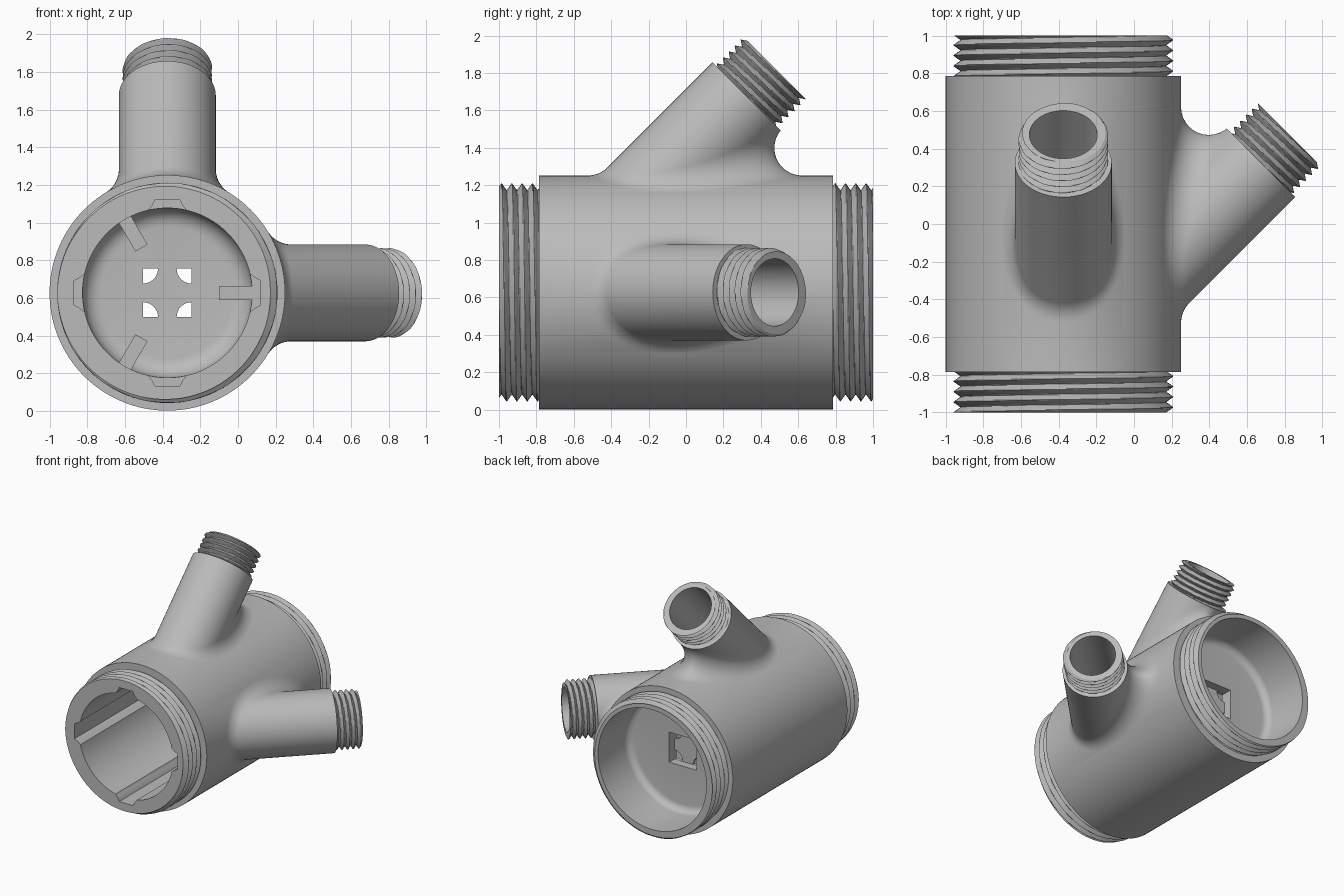
import bpy, bmesh, math
from mathutils import Vector, Matrix

cube = bpy.data.objects.get("Cube")
if cube:
    bpy.data.objects.remove(cube, do_unlink=True)

CENTRE = Matrix.Translation((-0.375, 0, 0.627))
SIDE = Matrix.Rotation(math.pi / 2, 4, 'Y')
TAU = 2 * math.pi
R, BR, FILLET = 0.625, 0.257, 0.147      # body, branch and blend radii
SHOULDER, TIP = 1.483, 1.695             # distances along the branch axis
SEG = 96

grey = bpy.data.materials.new("plain_grey")
grey.use_nodes = True
COLOUR = (0.5, 0.5, 0.5, 1)
grey.diffuse_color = COLOUR
grey.node_tree.nodes["Principled BSDF"].inputs["Base Color"].default_value = COLOUR


def loft(name, rings, turn=Matrix(), caps=True):
    """Skin a list of equal closed rings."""
    bm = bmesh.new()
    rows = [[bm.verts.new(p) for p in ring] for ring in rings]
    n = len(rows[0])
    for a, b in zip(rows, rows[1:]):
        for i in range(n):
            j = (i + 1) % n
            bm.faces.new((a[i], a[j], b[j], b[i]))
    if caps:
        bm.faces.new(rows[0])
        bm.faces.new(rows[-1])
    bmesh.ops.recalc_face_normals(bm, faces=bm.faces)
    mesh = bpy.data.meshes.new(name)
    bm.to_mesh(mesh)
    bm.free()
    mesh.transform(CENTRE @ turn)
    mesh.materials.append(grey)
    obj = bpy.data.objects.new(name, mesh)
    bpy.context.collection.objects.link(obj)
    return obj


def combine(target, other, operation):
    mod = target.modifiers.new("combine", 'BOOLEAN')
    mod.operation, mod.solver, mod.object = operation, 'EXACT', other
    bpy.context.view_layer.objects.active = target
    bpy.ops.object.modifier_apply(modifier=mod.name)
    bpy.data.objects.remove(other, do_unlink=True)


def smooth(obj):
    bpy.ops.object.select_all(action='DESELECT')
    obj.select_set(True)
    bpy.context.view_layer.objects.active = obj
    bpy.ops.object.shade_smooth_by_angle(angle=math.radians(30))


def on_body(r, a, y):
    return Vector((r * math.cos(a), y, r * math.sin(a)))


# Branch axis leans 45 degrees towards the back
FOOT = Vector((0, -0.724, 0))
ALONG = Vector((0, 1, 1)).normalized()
ACROSS = Vector((0, -1, 1)).normalized()


def on_branch(r, a, t):
    return FOOT + ALONG * t + Vector((r * math.cos(a), 0, 0)) + ACROSS * (r * math.sin(a))


def ring(place, r, t, n=SEG):
    return [place(r, TAU * i / n, t) for i in range(n)]


def thread(name, place, root, peak, pitch, start, length, turn=Matrix()):
    """Helical V-thread sleeve."""
    rows = 60
    rings = [ring(place, root, start)]
    for k in range(rows + 1):
        h = length * k / rows
        pts = []
        for i in range(SEG):
            f = (h / pitch + i / SEG) % 1
            r = root + (peak - root) * (1 - abs(2 * f - 1))
            pts.append(place(r, TAU * i / SEG, start + h))
        rings.append(pts)
    rings.append(ring(place, root, start + length))
    smooth(loft(name, rings, turn, caps=False))


def branch(name, turn):
    """Angled tube with a rolling-ball blend onto the body."""
    steps = 12
    q = BR + FILLET
    sunk, arcs = [], [[] for _ in range(steps + 1)]
    for i in range(SEG):
        a = TAU * i / SEG
        t = math.sqrt(2 * ((R + FILLET) ** 2 - (q * math.cos(a)) ** 2)) - q * math.sin(a)
        ball = on_branch(q, a, t)
        radial = Vector((ball.x, 0, ball.z)).normalized()
        to_body = -radial
        to_tube = (on_branch(BR, a, t) - ball).normalized()
        touch = ball - radial * (FILLET + 0.001)
        sunk.append(touch - radial * 0.06)
        for k in range(steps + 1):
            if k == 0:
                p = touch
            else:
                w = to_body.angle(to_tube)
                s = k / steps
                d = (to_body * math.sin((1 - s) * w) + to_tube * math.sin(s * w)) / math.sin(w)
                p = ball + d * FILLET
            over = (p - FOOT).dot(ALONG) - (SHOULDER - 0.002)
            if over > 0:
                p = p - ALONG * over
            arcs[k].append(p)
    inner = Vector((0, 0.05, 0.52))
    core = [p.lerp(inner, 0.95) for p in sunk]
    rings = [core, sunk] + arcs
    rings += [ring(on_branch, r, t) for r, t in ((BR, SHOULDER), (0.205, SHOULDER), (0.205, TIP))]
    return loft(name, rings, turn)


# Main body: turned profile with a cup at the back and a chamber at the front
profile = [(0.01, 0.58), (0.46, 0.58)]
profile += [(0.46 + 0.06 * math.sin(a), 0.64 - 0.06 * math.cos(a))
            for a in (math.pi * k / 12 for k in range(1, 7))]
profile += [(0.52, 1), (0.547, 1), (0.547, 0.785), (R, 0.785),
            (R, -0.785), (0.547, -0.785), (0.547, -1), (0.45, -1)]
profile += [(0.35 + 0.1 * math.cos(a), 0.38 + 0.1 * math.sin(a))
            for a in (math.pi * k / 12 for k in range(7))]
profile += [(0.01, 0.48)]
body = loft("main_body", [ring(on_body, r, y, 128) for r, y in profile])

# Branches and their bores
turns = {"top": Matrix(), "left": SIDE}
for side, turn in turns.items():
    combine(body, branch(side + "_branch", turn), 'UNION')
for side, turn in turns.items():
    bore = loft("bore", [ring(on_branch, 0.18, t) for t in (0.21, 1.8)], turn)
    combine(body, bore, 'DIFFERENCE')

# Four lengthwise grooves in the front chamber
groove = [(-0.12, 0.38), (-0.1, 0.44), (-0.08, 0.465), (-0.065, 0.495)]
groove += [(-x, z) for x, z in reversed(groove)]
for k in range(4):
    cutter = loft("groove", [[Vector((x, y, z)) for x, z in groove] for y in (-1.1, 0.36)],
                  Matrix.Rotation(k * math.pi / 2, 4, 'Y'))
    combine(body, cutter, 'DIFFERENCE')

# Square recess and four corner openings in the dividing wall
H = 0.13
square = [(-H, -H), (H, -H), (H, H), (-H, H)]
combine(body, loft("recess", [[Vector((x, y, z)) for x, z in square] for y in (0.51, 0.7)]),
        'DIFFERENCE')
corner = [(H, H)] + [(H - 0.08 * math.cos(a), H - 0.08 * math.sin(a))
                     for a in (math.pi * k / 16 for k in range(9))]
for sx in (-1, 1):
    for sz in (-1, 1):
        hole = loft("hole", [[Vector((sx * x * 0.99, y, sz * z * 0.99)) for x, z in corner]
                             for y in (0.4, 0.55)])
        combine(body, hole, 'DIFFERENCE')
smooth(body)

# Three radial tabs inside the chamber
tab = [(0.275, -0.037), (0.46, -0.037), (0.46, 0.037), (0.275, 0.037)]
for k in range(3):
    loft(f"inner_tab_{k + 1}", [[Vector((x, y, z)) for x, z in tab] for y in (0.36, 0.49)],
         Matrix.Rotation(k * TAU / 3, 4, 'Y'))

# Threads on both body ends and both branches
thread("front_thread", on_body, 0.546, 0.585, 0.055, -1, 0.216)
thread("back_thread", on_body, 0.546, 0.585, 0.055, 0.784, 0.216)
for side, turn in turns.items():
    thread(side + "_branch_thread", on_branch, 0.204, 0.238, 0.045, SHOULDER, TIP - SHOULDER, turn)
